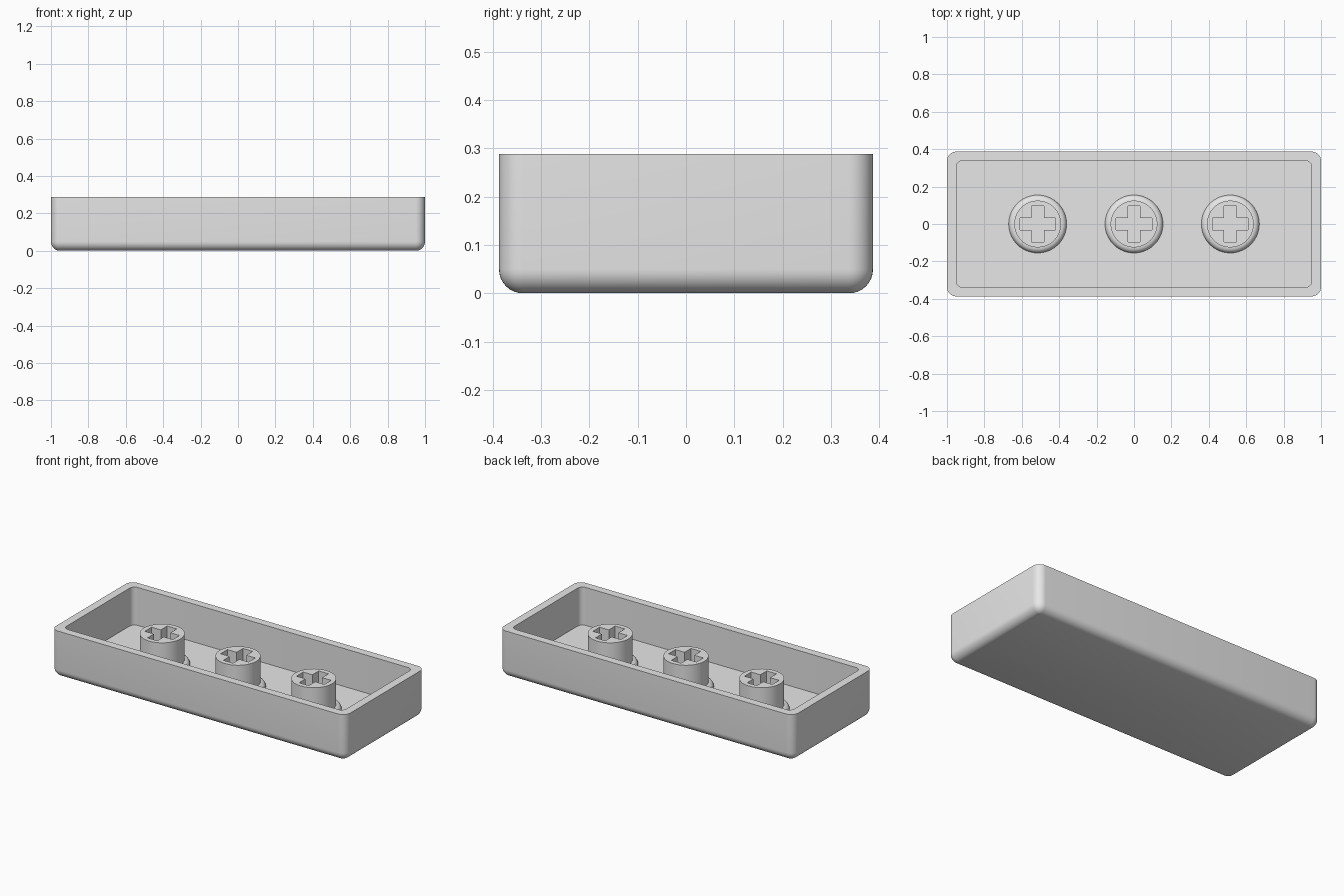
import bpy, bmesh, math

if "Cube" in bpy.data.objects:
    bpy.data.objects.remove(bpy.data.objects["Cube"])

HX, HY, H = 1.0, 0.387, 0.288      # outer half sizes and height
R = 0.05                           # outer rounding radius
FLOOR, STEM_TOP = 0.055, 0.243

grey = bpy.data.materials.new("grey plastic")
grey.diffuse_color = (0.8, 0.8, 0.8, 1)
grey.use_nodes = True
grey.node_tree.nodes["Principled BSDF"].inputs["Base Color"].default_value = grey.diffuse_color


def rounded_rect(hx, hy, r, z, n=8):
    pts = []
    for k, (sx, sy) in enumerate([(1, 1), (-1, 1), (-1, -1), (1, -1)]):
        for i in range(n + 1):
            a = math.pi / 2 * (k + i / n)
            pts.append((sx * (hx - r) + r * math.cos(a),
                        sy * (hy - r) + r * math.sin(a), z))
    return pts


def circle(r, z, n=64):
    return [(r * math.cos(2 * math.pi * i / n), r * math.sin(2 * math.pi * i / n), z)
            for i in range(n)]


def cross(a, b, z):
    quarter = [(a, -b), (a, b), (b, b)]
    pts = []
    for k in range(4):
        c, s = [(1, 0), (0, 1), (-1, 0), (0, -1)][k]
        pts += [(c * x - s * y, s * x + c * y, z) for x, y in quarter]
    return pts


def add_ring(bm, pts):
    return [bm.verts.new(p) for p in pts]


def loft(bm, rings):
    for p, q in zip(rings, rings[1:]):
        for i in range(len(p)):
            j = (i + 1) % len(p)
            bm.faces.new((p[i], p[j], q[j], q[i]))


def finish(bm, name, location=(0, 0, 0)):
    bmesh.ops.recalc_face_normals(bm, faces=bm.faces)
    mesh = bpy.data.meshes.new(name)
    bm.to_mesh(mesh)
    bm.free()
    mesh.materials.append(grey)
    obj = bpy.data.objects.new(name, mesh)
    obj.location = location
    bpy.context.collection.objects.link(obj)
    bpy.ops.object.select_all(action='DESELECT')
    obj.select_set(True)
    bpy.context.view_layer.objects.active = obj
    bpy.ops.object.shade_smooth_by_angle(angle=math.radians(30))
    return obj


# Tray shell: rounded underside, straight walls, flat rim, inner walls and floor
bm = bmesh.new()
rings = []
for i in range(1, 9):
    a = math.pi / 2 * i / 8
    d = R * (1 - math.sin(a))
    rings.append(rounded_rect(HX - d, HY - d, R - d, R * (1 - math.cos(a))))
rings.append(rounded_rect(HX, HY, R, H))
rings.append(rounded_rect(HX - 0.05, HY - 0.049, 0.032, H))
rings.append(rounded_rect(HX - 0.05, HY - 0.049, 0.032, FLOOR))
rings = [add_ring(bm, r) for r in rings]
loft(bm, rings)
bm.faces.new(rings[0])
bm.faces.new(rings[-1])
finish(bm, "tray_shell")

# Stems: rounded collar at the foot, round post, cross-shaped socket
for x, label in [(-0.515, "left"), (0, "middle"), (0.515, "right")]:
    bm = bmesh.new()
    post = [circle(0.155, FLOOR - 0.01)]
    for i in range(7):
        a = math.pi / 2 * i / 6
        post.append(circle(0.125 + 0.03 * math.cos(a), FLOOR + 0.03 * math.sin(a)))
    post.append(circle(0.125, STEM_TOP))
    post = [add_ring(bm, r) for r in post]
    loft(bm, post)
    bm.faces.new(post[0])
    socket = [add_ring(bm, cross(0.095, 0.033, z)) for z in (STEM_TOP, FLOOR + 0.004)]
    loft(bm, socket)
    bm.faces.new(socket[1])
    # ring face between the post edge and the socket opening
    edges = [bm.edges.get((r[i - 1], r[i])) for r in (post[-1], socket[0])
             for i in range(len(r))]
    bmesh.ops.triangle_fill(bm, edges=edges, use_beauty=True)
    finish(bm, label + "_stem", (x, 0, 0))
